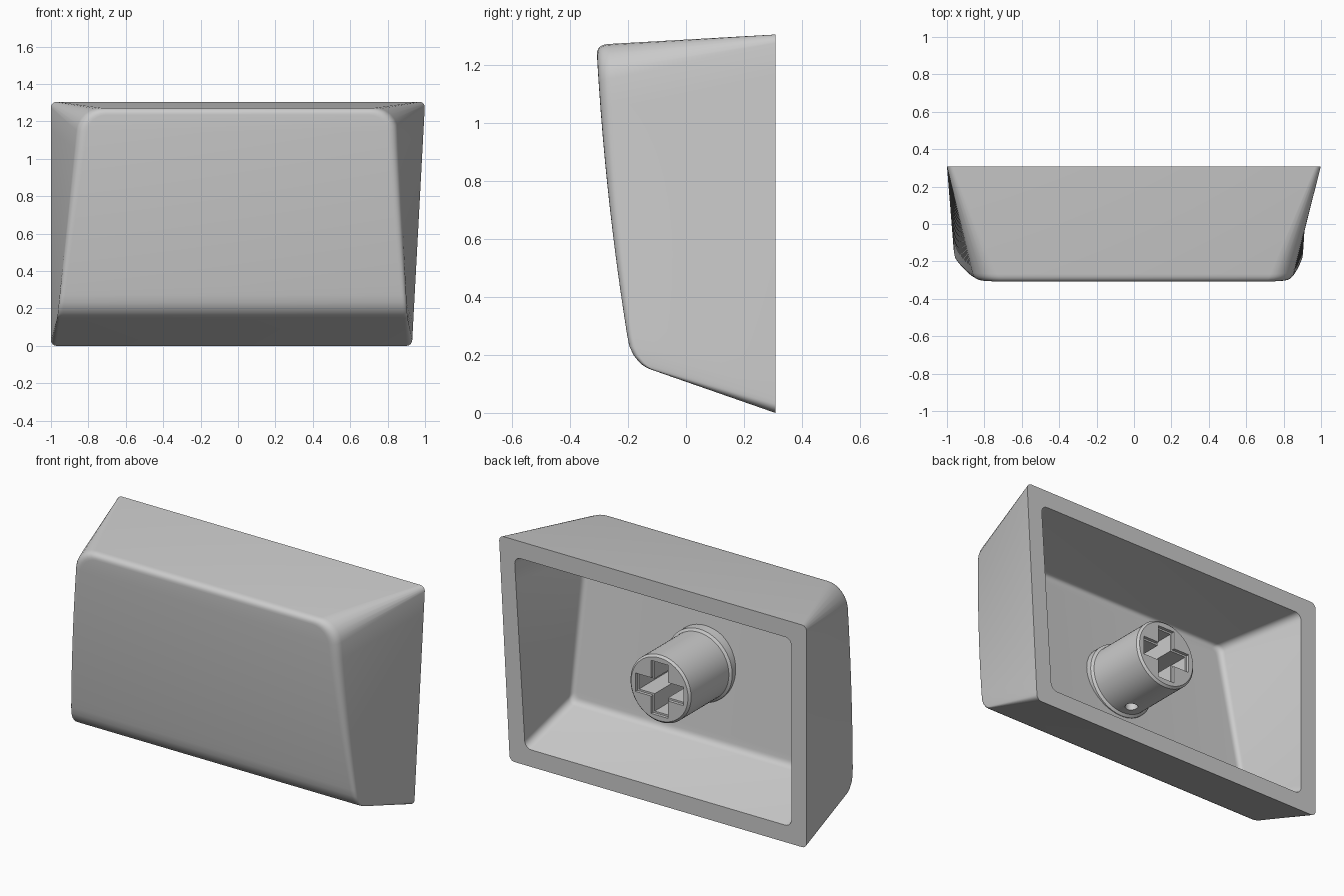
import bpy, bmesh
from math import sin, cos, pi, sqrt
from mathutils import Vector, Matrix

if "Cube" in bpy.data.objects:
    bpy.data.objects.remove(bpy.data.objects["Cube"])

NC, NM = 6, 16          # samples per corner arc and per side


def front_y(z):
    """Front profile: gentle bow, rolling back at the lower edge."""
    if z > 0.25:
        u = z - 0.25
        return -0.2 - 0.1616 * u + 0.0536 * u * u
    v = min(0.97, (0.25 - z) / 0.105)
    return -0.2 + 0.016 * v + 0.09 * (1 - sqrt(1 - v * v))


def floor_y(z):
    return -0.095 - 0.115 * (z - 0.25) / 0.9


def ring(zb, zt, left, right, rb, rt, yf):
    """Rounded quad in x/z; left and right are (bottom x, top x)."""
    spots = []
    for k in range(NC + 1):
        a = pi / 2 * k / NC
        spots.append((zb + rb * (1 - cos(a)), rb * (1 - sin(a))))
    for k in range(1, NM):
        t = (k / NM) ** 1.6
        spots.append((zb + rb + (zt - rt - zb - rb) * t, 0))
    for k in range(NC, -1, -1):
        a = pi / 2 * k / NC
        spots.append((zt - rt * (1 - cos(a)), rt * (1 - sin(a))))

    def side(ends, s):
        return [Vector((ends[0] + (ends[1] - ends[0]) * (z - zb) / (zt - zb) - s * d, yf(z), z))
                for z, d in spots]
    return side(left, -1) + side(right, 1)[::-1]


def fillet(base, corner, inner, r0, r1, steps=6):
    """Rings that roll from the wall onto the end face."""
    out = []
    for k in range(steps + 1):
        t = k / steps
        row = []
        for b, c, i in zip(base, corner, inner):
            r = r0 + (r1 - r0) * min(1, c.z / 1.2)
            p = c + (b - c).normalized() * r
            row.append(p * (1 - t) ** 2 + c * 2 * t * (1 - t) + i * t * t)
        out.append(row)
    return out


def new_object(name, bm):
    bmesh.ops.recalc_face_normals(bm, faces=bm.faces)
    me = bpy.data.meshes.new(name)
    bm.to_mesh(me)
    bm.free()
    ob = bpy.data.objects.new(name, me)
    bpy.context.collection.objects.link(ob)
    return ob


def activate(ob):
    bpy.ops.object.select_all(action='DESELECT')
    ob.select_set(True)
    bpy.context.view_layer.objects.active = ob


def smooth(ob):
    activate(ob)
    bpy.ops.object.shade_smooth_by_angle(angle=0.5)


# Cap shell: front face, walls, rim and cavity as one closed loft
rim_y = lambda z: 0.308
rim_out = ring(0, 1.305, (-1, -1), (0.93, 1), 0.03, 0.03, rim_y)
front = ring(0.148, 1.27, (-0.965, -0.84), (0.905, 0.838), 0.015, 0.125, front_y)
front_in = ring(0.153, 1.235, (-0.94, -0.795), (0.88, 0.79), 0.012, 0.09, front_y)
rim_in = ring(0.1, 1.205, (-0.9, -0.9), (0.83, 0.9), 0.04, 0.04, rim_y)
floor = ring(0.23, 1.18, (-0.85, -0.77), (0.81, 0.78), 0.04, 0.04, floor_y)
floor_in = ring(0.26, 1.15, (-0.82, -0.74), (0.78, 0.75), 0.03, 0.03, floor_y)

rings = (fillet(rim_out, front, front_in, 0.02, 0.045)[::-1] + [rim_out, rim_in]
         + fillet(rim_in, floor, floor_in, 0.03, 0.03))
bm = bmesh.new()
rows = [[bm.verts.new(p) for p in r] for r in rings]
n = len(rows[0])
for a, b in zip(rows, rows[1:]):
    for i in range(n):
        j = (i + 1) % n
        bm.faces.new((a[i], a[j], b[j], b[i]))
for r in (rows[0], rows[-1]):
    for i in range(n // 2 - 1):
        bm.faces.new((r[i], r[i + 1], r[n - 2 - i], r[n - 1 - i]))
smooth(new_object("cap_shell", bm))


# Stem with collar, turned around the y axis
SX, SZ, SEG = -0.008, 0.65, 64
profile = [(-0.17, 0.212), (-0.115, 0.212), (-0.105, 0.197), (0.245, 0.197), (0.257, 0.185)]
bm = bmesh.new()
rows = [[bm.verts.new((SX + r * cos(2 * pi * k / SEG), y, SZ + r * sin(2 * pi * k / SEG)))
         for k in range(SEG)] for y, r in profile]
for a, b in zip(rows, rows[1:]):
    for k in range(SEG):
        j = (k + 1) % SEG
        bm.faces.new((a[k], a[j], b[j], b[k]))
bm.faces.new(rows[0])
bm.faces.new(rows[-1])
stem = new_object("stem", bm)


def cut(target, bm):
    cutter = new_object("cutter", bm)
    cutter.hide_render = True
    mod = target.modifiers.new("cut", 'BOOLEAN')
    mod.operation = 'DIFFERENCE'
    mod.solver = 'EXACT'
    mod.object = cutter
    activate(target)
    bpy.ops.object.modifier_apply(modifier=mod.name)
    bpy.data.objects.remove(cutter)


# Cross-shaped socket with a shallow wider lead-in
for w, h, depth in ((0.292, 0.088, 0.31), (0.088, 0.292, 0.31),
                    (0.312, 0.108, 0.018), (0.108, 0.312, 0.018)):
    bm = bmesh.new()
    bmesh.ops.create_cube(bm, size=1, matrix=Matrix.Translation((SX, 0.257, SZ))
                          @ Matrix.Diagonal((w, depth * 2, h, 1)))
    cut(stem, bm)

# Small vent hole low on the stem, reaching the socket
bm = bmesh.new()
bmesh.ops.create_cone(bm, cap_ends=True, segments=24, radius1=0.034, radius2=0.034, depth=0.2,
                      matrix=Matrix.Translation((SX, -0.03, SZ - 0.2)))
cut(stem, bm)
smooth(stem)
